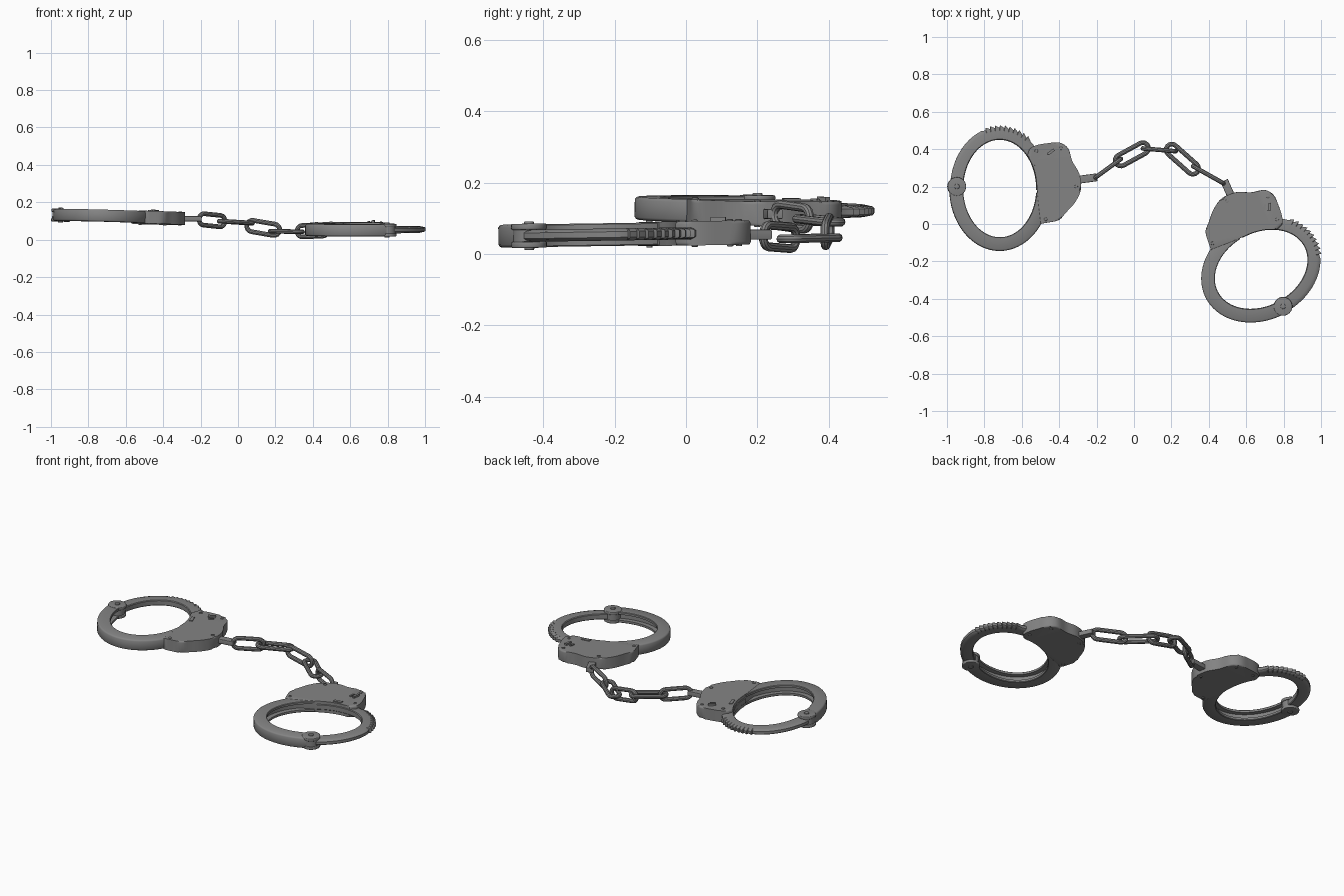
import bpy, bmesh
from math import cos, sin, pi, radians
from mathutils import Matrix, Vector

cube = bpy.data.objects.get("Cube")
if cube:
    bpy.data.objects.remove(cube, do_unlink=True)

steel = bpy.data.materials.new("grey_steel")
steel.use_nodes = True
steel.diffuse_color = (0.23, 0.23, 0.23, 1)
bsdf = steel.node_tree.nodes["Principled BSDF"]
bsdf.inputs["Base Color"].default_value = (0.23, 0.23, 0.23, 1)
bsdf.inputs["Roughness"].default_value = 0.5
made = []

HALF = 0.032                        # half thickness of a cuff
CENTRE = Vector((0.23, -0.01))      # middle of the cuff hole, from the hinge
RX, RY = 0.232, 0.297               # centre line of the bow


def finish(name, bm, matrix=Matrix()):
    bm.transform(matrix)
    bmesh.ops.recalc_face_normals(bm, faces=bm.faces)
    mesh = bpy.data.meshes.new(name)
    bm.to_mesh(mesh)
    bm.free()
    mesh.materials.append(steel)
    obj = bpy.data.objects.new(name, mesh)
    bpy.context.collection.objects.link(obj)
    made.append(obj)


def loft(rings, closed=False):
    """Skin a row of equal rings, capping the ends when open."""
    bm = bmesh.new()
    rows = [[bm.verts.new(p) for p in ring] for ring in rings]
    n = len(rows[0])
    for i in range(len(rows) if closed else len(rows) - 1):
        a, b = rows[i], rows[(i + 1) % len(rows)]
        for j in range(n):
            k = (j + 1) % n
            bm.faces.new((a[j], a[k], b[k], b[j]))
    if not closed:
        bm.faces.new(rows[0])
        bm.faces.new(rows[-1])
    return bm


def prism(outline, low, high, bevel=0.0):
    """Upright slab with softened rims."""
    bm = loft([[(x, y, z) for x, y in outline] for z in (low, high)])
    if bevel:
        rim = [e for e in bm.edges if abs(e.verts[0].co.z - e.verts[1].co.z) < 1e-6]
        bmesh.ops.bevel(bm, geom=rim, offset=bevel, segments=3, profile=0.5, affect='EDGES')
    return bm


def disc(x, y, radius, low, high, bevel=0.0, sides=24):
    pts = [(x + radius * cos(2 * pi * i / sides), y + radius * sin(2 * pi * i / sides))
           for i in range(sides)]
    return prism(pts, low, high, bevel)


def slab(x, y, length, width, degrees):
    a = radians(degrees)
    return [(x + u * length / 2 * cos(a) - v * width / 2 * sin(a),
             y + u * length / 2 * sin(a) + v * width / 2 * cos(a))
            for u, v in ((-1, -1), (1, -1), (1, 1), (-1, 1))]


def oval(degrees, offset=0.0):
    a = radians(degrees)
    return CENTRE + Vector(((RX + offset) * cos(a), (RY + offset) * sin(a)))


def ring_at(degrees, section):
    return [(*oval(degrees, n), z) for n, z in section]


def curve_through(pts, steps=4):
    """Catmull-Rom curve through the points."""
    out = []
    for i in range(1, len(pts) - 2):
        p0, p1, p2, p3 = (Vector(p) for p in pts[i - 1:i + 3])
        for s in range(steps):
            t = s / steps
            out.append(0.5 * (2 * p1 + (p2 - p0) * t + (2 * p0 - 5 * p1 + 4 * p2 - p3) * t * t
                              + (3 * p1 - p0 - 3 * p2 + p3) * t ** 3))
    return out


def cuff(side, matrix):
    def add(name, bm):
        finish(side + "_" + name, bm, matrix)

    # Fixed bow: a channel that opens towards the wrist
    h, e, g = HALF, 0.008, 0.017
    channel = [(-0.036, g), (-0.036, h - 0.003), (-0.033, h), (0.037 - e, h),
               (0.034, h - 0.003), (0.037, h - e)]
    channel += [(n, -z) for n, z in reversed(channel)] + [(-0.008, -g), (-0.008, g)]
    add("fixed_bow", loft([ring_at(178 + i * 3, channel) for i in range(60)]))

    # Swinging arm with ratchet teeth on its outer edge
    stations = [(180 - 4 * i, 0.033) for i in range(18)]
    teeth, start, pitch = 10, 107, 5.6
    for i in range(teeth):
        a = start - i * pitch
        stations += [(a, 0.027), (a - 0.6, 0.041), (a - pitch * 0.55, 0.034)]
    stations += [(50 - 4 * i, 0.027) for i in range(14)]
    rings = []
    for a, top in stations:
        half = [(-0.037, 0.013), (-0.033, 0.017), (0.012, 0.017), (top - 0.004, 0.012), (top, 0.008)]
        rings.append(ring_at(a, half + [(n, -z) for n, z in reversed(half)]))
    add("ratchet_arm", loft(rings))

    # Hinge: two cheeks, the arm's knuckle and the rivet
    add("hinge_cheek_top", disc(0, 0, 0.05, 0.017, h + 0.002, 0.004))
    add("hinge_cheek_bottom", disc(0, 0, 0.05, -h - 0.002, -0.017, 0.004))
    add("hinge_knuckle", disc(0, 0, 0.045, -0.0165, 0.0165))
    add("hinge_rivet", disc(0, 0, 0.014, -h - 0.008, h + 0.008, 0.003, 16))

    # Lock case
    outer = [(0.37, 0.16), (0.388, 0.2), (0.43, 0.222), (0.49, 0.232), (0.548, 0.235),
             (0.595, 0.205), (0.618, 0.135), (0.655, 0.068), (0.664, -0.015), (0.632, -0.085),
             (0.583, -0.14), (0.548, -0.178), (0.49, -0.192), (0.435, -0.2), (0.43, -0.2)]
    inner = [oval(a, -0.034) for a in range(2, 43, 4)]
    add("lock_case", prism(inner + curve_through(outer), -h - 0.002, h + 0.002, 0.009))

    # Case pins, showing on both faces
    for i, (x, y) in enumerate(((0.557, 0.205), (0.638, 0.0), (0.475, -0.175), (0.425, 0.19))):
        add("case_pin_%d" % (i + 1), disc(x, y, 0.009, -h - 0.006, h + 0.006, 0.002, 12))

    # Key slot plate and double lock catch
    add("key_slot_plate", prism(slab(0.433, 0.095, 0.018, 0.05, 20), h, h + 0.006))
    add("lock_catch", prism(slab(0.503, 0.185, 0.042, 0.014, 35), h, h + 0.013))
    add("lock_catch_stop", prism(slab(0.515, 0.162, 0.03, 0.01, 35), h, h + 0.008))


left_pose = (Matrix.Translation((-0.948, 0.2, 0.131)) @ Matrix.Rotation(0.027, 4, 'Y')
             @ Matrix.Rotation(-0.012, 4, 'X'))
right_pose = (Matrix.Translation((0.797, -0.44, 0.051)) @ Matrix.Rotation(0.015, 4, 'X')
              @ Matrix.Rotation(radians(118), 4, 'Z') @ Matrix.Scale(-1, 4, (0, 1, 0)))
cuff("right", left_pose)
cuff("left", right_pose)


def link(name, a, b, upright, wire=0.0125, half_width=0.043):
    """Stadium of round wire between two end points."""
    a, b = Vector(a), Vector(b)
    along = (b - a).normalized()
    flat = along.cross(Vector((0, 0, 1))).normalized()
    up = flat.cross(along)
    side, normal = (up, flat) if upright else (flat, up)
    r = half_width - wire
    straight = (b - a).length / 2 - half_width
    rings = []
    for end in (0, 1):
        for i in range(9):
            t = -pi / 2 + pi * i / 8 + end * pi
            out = along * cos(t) + side * sin(t)
            p = (a + b) / 2 + along * straight * (1 - 2 * end) + out * r
            rings.append([p + (out * cos(k * pi / 5) + normal * sin(k * pi / 5)) * wire
                          for k in range(10)])
    finish(name, loft(rings, closed=True))


# Chain, links alternating upright and flat
chain = [((-0.218, 0.24, 0.112), (-0.06, 0.355, 0.096)),
         ((-0.108, 0.32, 0.1), (0.085, 0.425, 0.088)),
         ((0.035, 0.405, 0.08), (0.235, 0.388, 0.046)),
         ((0.17, 0.425, 0.046), (0.347, 0.268, 0.042)),
         ((0.305, 0.315, 0.044), (0.492, 0.21, 0.052))]
for i, (a, b) in enumerate(chain):
    link("chain_link_%d" % (i + 1), a, b, i % 2 == 0)

# Swivel tabs joining the chain to the lock cases
for name, a, b, z in (("right_swivel", (-0.33, 0.232), (-0.198, 0.25), 0.112),
                      ("left_swivel", (0.535, 0.115), (0.482, 0.232), 0.054)):
    d = Vector(b) - Vector(a)
    mid = (Vector(a) + Vector(b)) / 2
    turn = Vector((1, 0)).angle_signed(d)
    tab = slab(mid.x, mid.y, d.length, 0.042, -turn * 180 / pi)
    finish(name, prism(tab, z - 0.014, z + 0.014, 0.004))

# Smooth shading with crisp edges
bpy.ops.object.select_all(action='DESELECT')
for obj in made:
    obj.select_set(True)
bpy.context.view_layer.objects.active = made[0]
bpy.ops.object.shade_smooth_by_angle(angle=radians(35))
